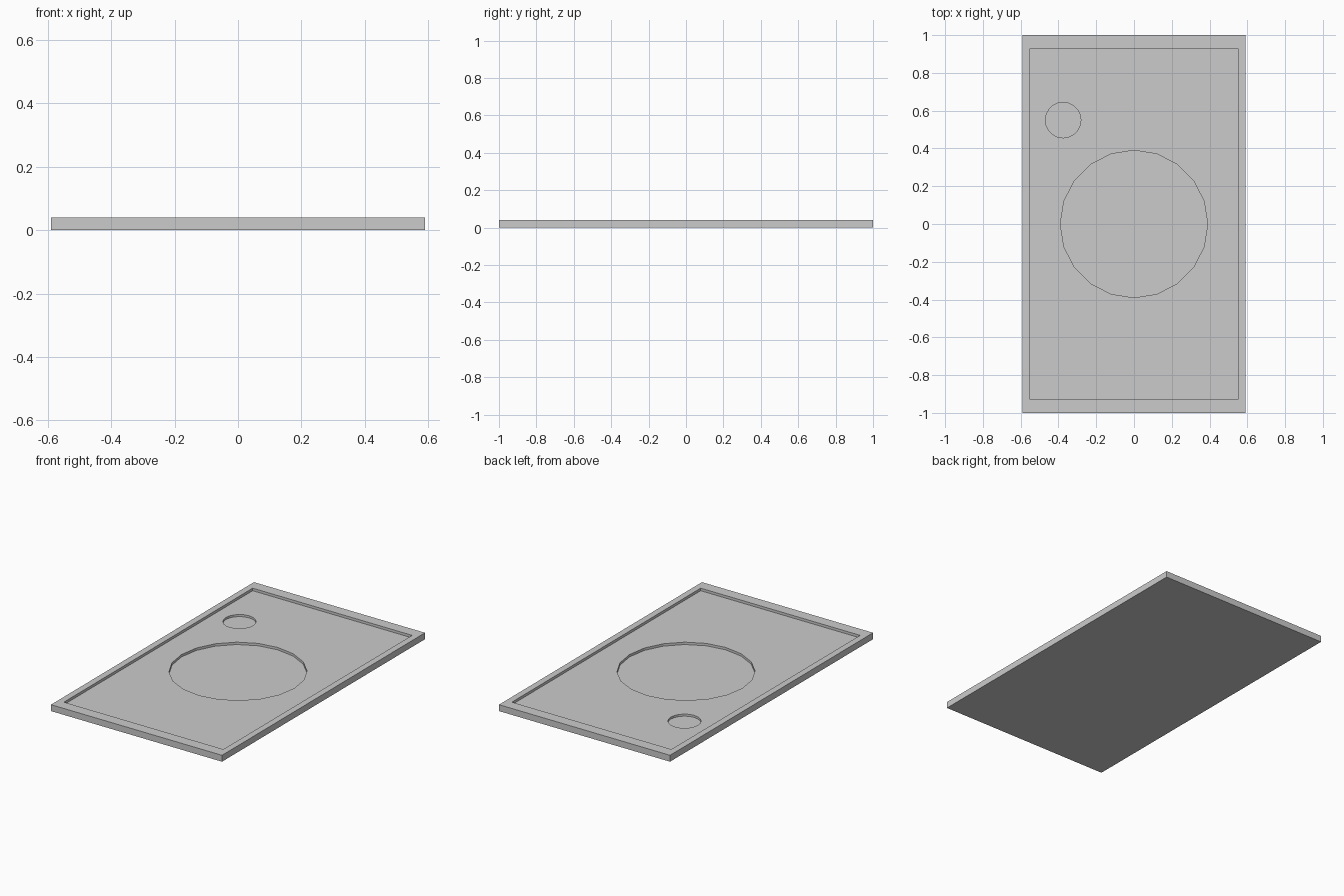
import bpy

if "Cube" in bpy.data.objects:
    bpy.data.objects.remove(bpy.data.objects["Cube"])

W, L, H = 1.18, 2.0, 0.04   # overall plate size
FLOOR = 0.024               # height of the recessed panel


def box(name, sx, sy, z0, z1):
    bpy.ops.mesh.primitive_cube_add(size=1, location=(0, 0, (z0 + z1) / 2))
    ob = bpy.context.object
    ob.name = name
    ob.scale = (sx, sy, z1 - z0)
    bpy.ops.object.transform_apply(location=True, rotation=True, scale=True)
    return ob


def disc(name, x, y, r, z0, z1):
    bpy.ops.mesh.primitive_cylinder_add(vertices=20, radius=r, depth=z1 - z0,
                                        location=(x, y, (z0 + z1) / 2))
    ob = bpy.context.object
    ob.name = name
    bpy.ops.object.transform_apply(location=True, rotation=True, scale=True)
    return ob


# Rectangular slab
plate = box("plate", W, L, 0, H)

# Cutters: panel inside the raised rim, large round well, small round well
cutters = [
    box("panel_cutter", 1.10, 1.86, FLOOR, 0.1),
    disc("large_well_cutter", 0, 0, 0.39, 0.009, 0.1),
    disc("small_well_cutter", -0.375, 0.55, 0.094, 0.011, 0.1),
]

for cutter in cutters:
    cutter.hide_render = True
    mod = plate.modifiers.new(cutter.name, 'BOOLEAN')
    mod.operation = 'DIFFERENCE'
    mod.solver = 'EXACT'
    mod.object = cutter
    bpy.context.view_layer.objects.active = plate
    bpy.ops.object.modifier_apply(modifier=mod.name)
    bpy.data.objects.remove(cutter)
